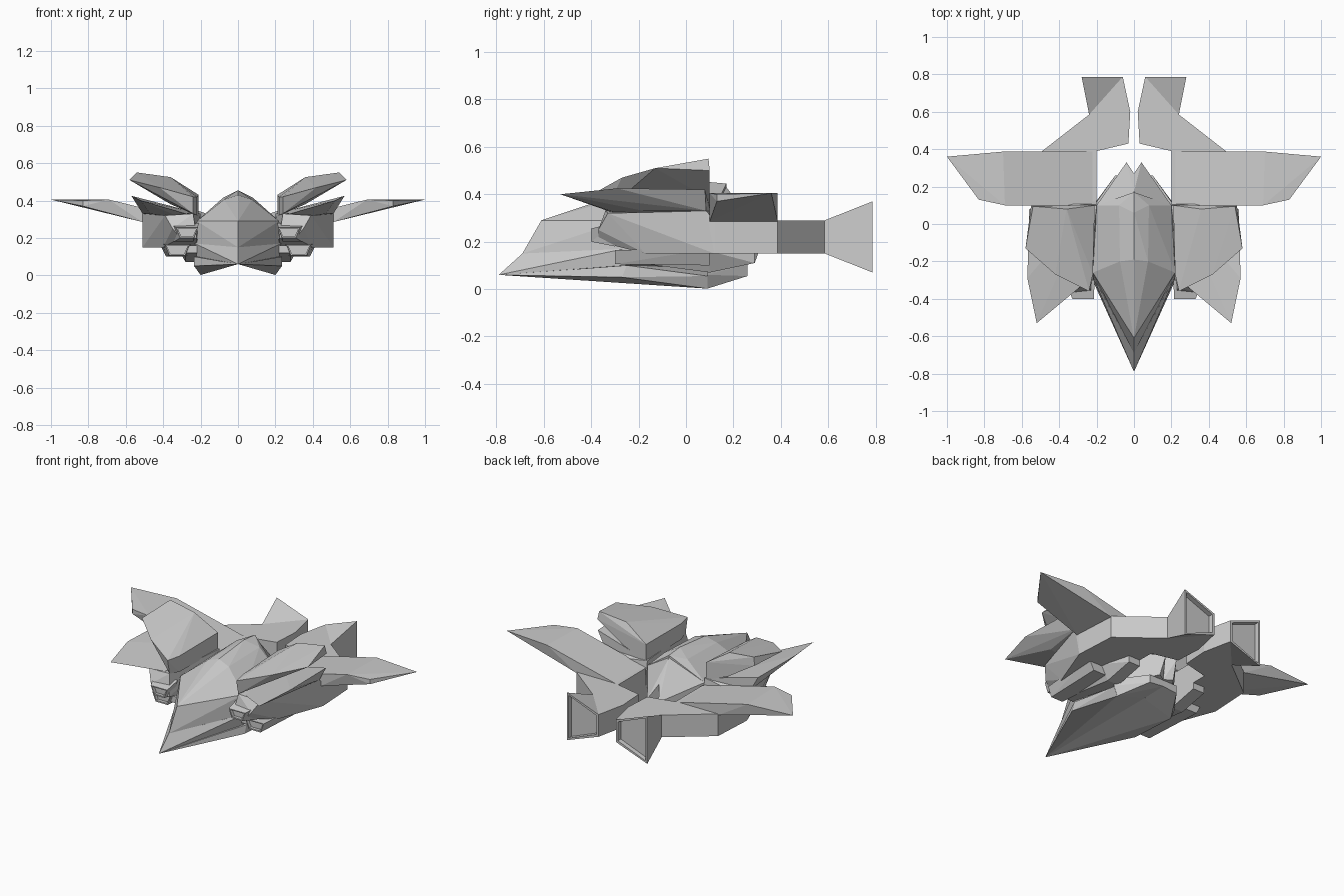
import bpy, bmesh

if "Cube" in bpy.data.objects:
    bpy.data.objects.remove(bpy.data.objects["Cube"])


def finish(name, bm):
    # right half only: drop faces on the centre plane, then mirror
    bmesh.ops.recalc_face_normals(bm, faces=bm.faces)
    inner = [f for f in bm.faces if all(abs(v.co.x) < 1e-5 for v in f.verts)]
    bmesh.ops.delete(bm, geom=inner, context='FACES')
    me = bpy.data.meshes.new(name)
    bm.to_mesh(me)
    bm.free()
    ob = bpy.data.objects.new(name, me)
    bpy.context.collection.objects.link(ob)
    ob.modifiers.new("mirror", 'MIRROR').use_clip = True
    return ob


def hull(name, pts):
    bm = bmesh.new()
    for p in pts:
        bm.verts.new(p)
    r = bmesh.ops.convex_hull(bm, input=bm.verts)
    junk = {g for g in r["geom_interior"] + r["geom_unused"] if isinstance(g, bmesh.types.BMVert)}
    bmesh.ops.delete(bm, geom=list(junk), context='VERTS')
    bmesh.ops.dissolve_limit(bm, angle_limit=0.02, verts=bm.verts, edges=bm.edges)
    return finish(name, bm)


def prism(name, outline, z0, z1):
    bm = bmesh.new()
    f = bm.faces.new([bm.verts.new((x, y, z0)) for x, y in outline])
    r = bmesh.ops.extrude_face_region(bm, geom=[f])
    top = [g for g in r["geom"] if isinstance(g, bmesh.types.BMVert)]
    bmesh.ops.translate(bm, verts=top, vec=(0, 0, z1 - z0))
    return finish(name, bm)


def tube(name, a, b, inset, depth):
    # loft from ring a to ring b, with a recessed opening at ring b
    bm = bmesh.new()
    va, vb = ([bm.verts.new(p) for p in ring] for ring in (a, b))
    n = len(a)
    for i in range(n):
        j = (i + 1) % n
        if a[i][0] > a[j][0]:
            tris = (va[i], va[j], vb[j]), (va[i], vb[j], vb[i])
        else:
            tris = (va[i], va[j], vb[i]), (va[j], vb[j], vb[i])
        for t in tris:
            bm.faces.new(t)
    bm.faces.new(va[::-1])
    end = bm.faces.new(vb)
    bmesh.ops.recalc_face_normals(bm, faces=bm.faces)
    bmesh.ops.inset_region(bm, faces=[end], thickness=inset)
    r = bmesh.ops.extrude_face_region(bm, geom=[end])
    vs = [g for g in r["geom"] if isinstance(g, bmesh.types.BMVert)]
    bmesh.ops.translate(bm, verts=vs, vec=(0, depth, 0))
    if end.is_valid:
        bmesh.ops.delete(bm, geom=[end], context='FACES_ONLY')
    bmesh.ops.dissolve_limit(bm, angle_limit=0.02, verts=bm.verts, edges=bm.edges)
    return finish(name, bm)


# Fuselage: cabin, canopy, prow, lower hull, tail
hull("cabin", [(0, -.69, .15), (0, -.61, .29), (.22, -.26, .29), (.23, -.26, .16),
               (.2, .1, .30), (.2, .1, .14), (0, .1, .30), (0, .1, .14)])
hull("canopy", [(0, -.61, .29), (.22, -.26, .29), (.2, .1, .30), (0, .17, .445),
                (.075, -.2, .405), (.08, .1, .415), (0, -.19, .43), (0, .06, .455), (0, .17, .29)])
hull("prow", [(0, -.79, .06), (0, -.69, .15), (.23, -.26, .17), (.2, .1, .14),
              (.22, -.26, .10), (0, .1, .06), (0, .1, .14)])
hull("lower_hull", [(0, -.79, .06), (.235, -.27, .05), (.235, -.25, .10), (.225, .09, .055),
                    (.2, .09, .002), (0, .09, .06), (0, .09, .10), (0, -.3, .10)])
hull("tail", [(0, .17, .43), (0, .27, .30), (.04, .33, .22), (.05, .29, .11), (.2, .1, .30),
              (.2, .1, .08), (0, .1, .08), (0, .26, .11)])
hull("keel_block", [(.2, .09, .002), (.225, .09, .06), (.22, .09, .105), (0, .09, .06),
                    (.1, .26, .055), (.1, .26, .105), (0, .26, .065), (0, .26, .105), (0, .09, .105)])

# Upper shoulder fins
hull("shoulder_fin", [(.24, -.36, .42), (.42, -.27, .47), (.58, -.13, .51), (.54, .095, .55),
                      (.36, .08, .525), (.21, .1, .43), (.22, -.27, .42), (.21, .1, .32),
                      (.22, -.27, .32), (.24, -.34, .33), (.55, .1, .50), (.36, .1, .38)])

# Swept blades under the fins
hull("side_blade", [(.52, -.53, .40), (.57, -.29, .425), (.56, .08, .42), (.51, .085, .33),
                    (.47, -.18, .33), (.40, -.36, .36), (.28, -.33, .33), (.24, .1, .34),
                    (.24, .1, .29), (.26, -.2, .29)])

# Intake pods, tapering forward to the upper guns
hull("intake_pod", [(.2, .12, .15), (.51, .12, .15), (.51, .12, .29), (.51, .085, .33),
                    (.4, -.17, .15), (.22, -.17, .15), (.24, -.34, .33), (.39, -.33, .32),
                    (.22, -.37, .2), (.31, -.37, .2), (.2, .1, .33), (.35, -.37, .25)])

# Rear wings: inner panel rises from the root, outer panel is flat on top
hull("rear_wing", [(.2, .1, .285), (.69, .1, .405), (.83, .13, .40), (.83, .13, .37),
                   (1, .36, .405), (.7, .387, .405), (.2, .387, .285),
                   (.51, .1, .285), (.5, .387, .285)])

# Engine bodies and flared nozzles
prism("engine_body", [(.2, .12), (.51, .12), (.495, .387), (.24, .585), (.02, .6),
                      (.03, .43), (.2, .39)], .15, .29)
tube("engine_nozzle",
     [(.02, .6, .15), (.24, .585, .15), (.24, .585, .29), (.02, .6, .29)],
     [(.06, .787, .15), (.28, .787, .07), (.28, .787, .37), (.06, .787, .29)], .018, -.03)


# Guns: trapezoid muzzles, wider on top
def ring(x0, x1, z0, z1, y):
    c = (x1 - x0) * .18
    return [(x0 + c, y, z0), (x1 - c, y, z0), (x1, y, z1), (x0, y, z1)]


tube("upper_gun", ring(.21, .37, .18, .28, -.3), ring(.215, .33, .2, .255, -.4), .01, .02)
tube("lower_gun", ring(.22, .42, .10, .17, .1), ring(.26, .39, .105, .165, -.3), .01, .02)
hull("gun_rail", [(.22, -.28, .12), (.22, -.28, .16), (.28, -.28, .12), (.28, -.28, .16),
                  (.2, .1, .07), (.28, .1, .07), (.33, .1, .16), (.2, .1, .16),
                  (.2, .29, .11), (.28, .29, .11), (.28, .29, .155), (.2, .29, .155)])
